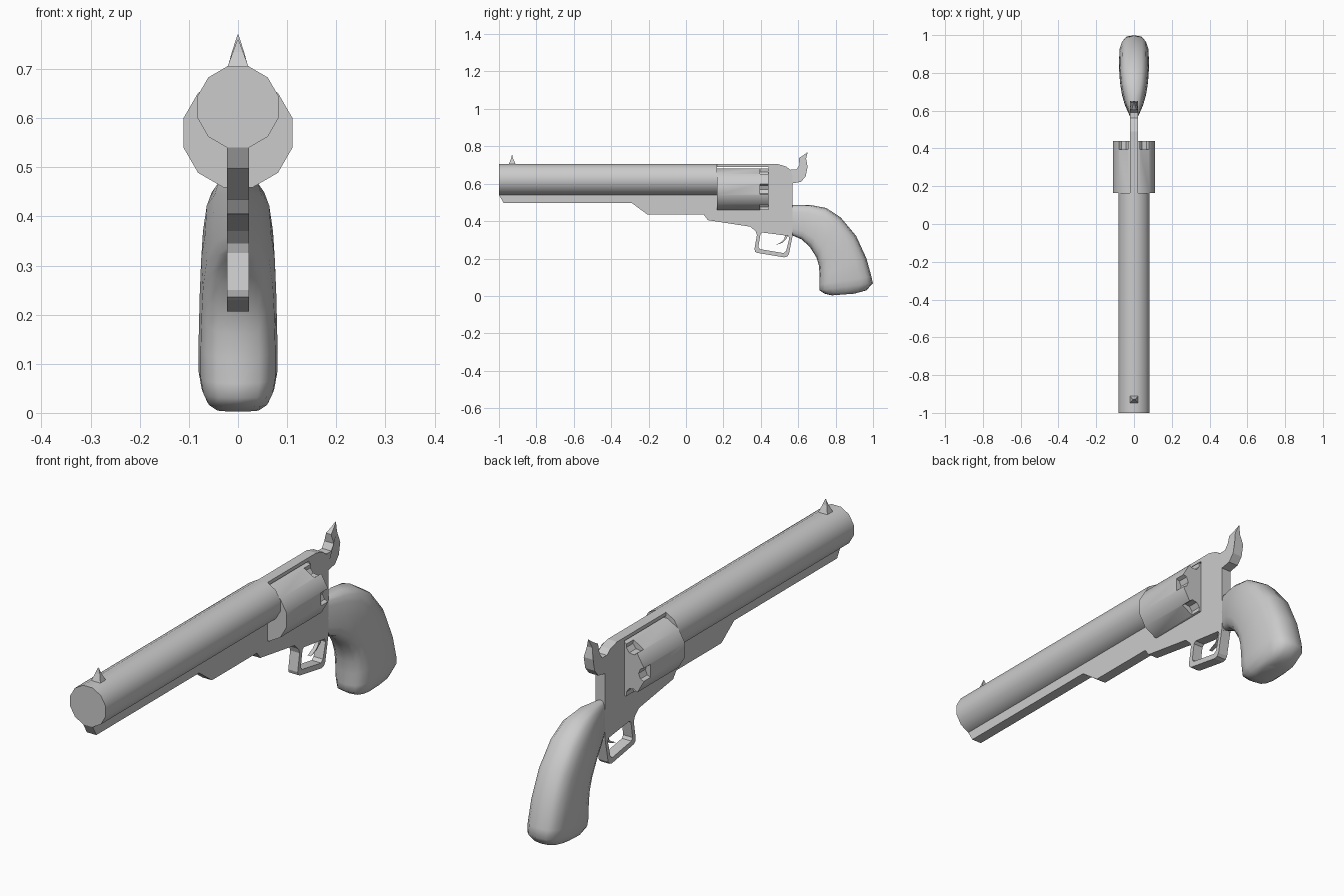
import bpy, bmesh
from math import cos, sin, pi, radians, copysign

if "Cube" in bpy.data.objects:
    bpy.data.objects.remove(bpy.data.objects["Cube"])


def finish(name, bm, smooth=None):
    bmesh.ops.recalc_face_normals(bm, faces=bm.faces)
    me = bpy.data.meshes.new(name)
    bm.to_mesh(me)
    bm.free()
    ob = bpy.data.objects.new(name, me)
    bpy.context.collection.objects.link(ob)
    bpy.ops.object.select_all(action='DESELECT')
    ob.select_set(True)
    bpy.context.view_layer.objects.active = ob
    if smooth:
        bpy.ops.object.shade_smooth_by_angle(angle=radians(smooth))
    return ob


def loft(bm, rings):
    """Skin a list of equally long point rings and cap both ends."""
    vs = [[bm.verts.new(p) for p in r] for r in rings]
    n = len(vs[0])
    for a, b in zip(vs, vs[1:]):
        for i in range(n):
            j = (i + 1) % n
            bm.faces.new((a[i], a[j], b[j], b[i]))
    bm.faces.new(vs[0])
    bm.faces.new(vs[-1])


def plate(name, profile, width, smooth=None):
    """Side profile (y, z) spread to both sides; width(z) is the half thickness."""
    bm = bmesh.new()
    loft(bm, [[(s * width(z), y, z) for y, z in profile] for s in (-1, 1)])
    return finish(name, bm, smooth)


def rod(bm, x, z, r, y0, y1, n, phase):
    loft(bm, [[(x + r * cos(phase + 2 * pi * i / n), y, z + r * sin(phase + 2 * pi * i / n))
               for i in range(n)] for y in (y0, y1)])


T = 0.022

# Barrel
bm = bmesh.new()
rod(bm, 0, 0.6225, 0.0855, -1.0, 0.165, 12, pi / 12)
finish("barrel", bm, 35)

# Rotating cylinder with six notches at the rear
bm = bmesh.new()
rod(bm, 0, 0.57, 0.115, 0.165, 0.44, 12, pi / 12)
drum = finish("cylinder", bm)
bm = bmesh.new()
for k in range(6):
    a = k * pi / 3
    rod(bm, 0.117 * cos(a), 0.57 + 0.117 * sin(a), 0.03, 0.395, 0.5, 8, a)
cutter = finish("notch_cutter", bm)
cutter.hide_render = True
mod = drum.modifiers.new("notches", 'BOOLEAN')
mod.operation = 'DIFFERENCE'
mod.object = cutter
mod.solver = 'EXACT'
bpy.context.view_layer.objects.active = drum
bpy.ops.object.modifier_apply(modifier=mod.name)
bpy.data.objects.remove(cutter)
drum.select_set(True)
bpy.ops.object.shade_smooth_by_angle(angle=radians(35))

# Frame: under-barrel rail, cylinder window, rear wall and top strap
plate("frame", [(-1, 0.56), (-1, 0.54), (-0.975, 0.497), (-0.29, 0.497), (-0.205, 0.434),
                (0.095, 0.434), (0.117, 0.405), (0.345, 0.37), (0.372, 0.345), (0.40, 0.34),
                (0.54, 0.322), (0.57, 0.32), (0.57, 0.64), (0.56, 0.672), (0.535, 0.692),
                (0.49, 0.705), (0.15, 0.705), (0.15, 0.69), (0.44, 0.69), (0.44, 0.46),
                (0.165, 0.46), (0.165, 0.56)], lambda z: T)

# Trigger guard and trigger
plate("trigger_guard", [(0.372, 0.346), (0.379, 0.325), (0.366, 0.25), (0.37, 0.236), (0.382, 0.23),
                        (0.525, 0.206), (0.541, 0.21), (0.55, 0.222), (0.57, 0.322),
                        (0.545, 0.325), (0.552, 0.308), (0.535, 0.24), (0.522, 0.229),
                        (0.395, 0.25), (0.387, 0.262), (0.398, 0.33), (0.412, 0.342)],
      lambda z: T)
plate("trigger", [(0.548, 0.33), (0.537, 0.305), (0.515, 0.284), (0.475, 0.271), (0.51, 0.288),
                  (0.525, 0.305), (0.532, 0.33)], lambda z: 0.008)

# Hammer, thinning towards its tip
plate("hammer", [(0.56, 0.675), (0.59, 0.675), (0.607, 0.70), (0.603, 0.737), (0.625, 0.75),
                 (0.651, 0.77), (0.642, 0.735), (0.65, 0.69), (0.64, 0.64), (0.615, 0.61),
                 (0.56, 0.60)],
      lambda z: min(T, 0.001 + 0.021 * (0.77 - z) / 0.065))

# Front sight
plate("front_sight", [(-0.948, 0.703), (-0.935, 0.735), (-0.93, 0.758), (-0.925, 0.735),
                      (-0.91, 0.703)], lambda z: 0.002 + 0.02 * (0.758 - z) / 0.055)

# Grip: rounded sections given as back edge, front edge and half width
sections = [(0.565, 0.485, 0.565, 0.325, 0.02), (0.66, 0.487, 0.617, 0.303, 0.05),
            (0.75, 0.47, 0.662, 0.262, 0.067), (0.827, 0.42, 0.698, 0.205, 0.075),
            (0.91, 0.32, 0.711, 0.16, 0.078), (0.965, 0.2, 0.714, 0.11, 0.08),
            (0.991, 0.105, 0.714, 0.06, 0.08), (0.999, 0.068, 0.714, 0.03, 0.074),
            (0.965, 0.03, 0.74, 0.012, 0.062), (0.9, 0.012, 0.78, 0.003, 0.045)]
N = 16


def power(v):
    return copysign(abs(v) ** 0.65, v)


rings = []
for by, bz, fy, fz, w in sections:
    ring = []
    for i in range(N):
        c, s = power(cos(2 * pi * i / N)), power(sin(2 * pi * i / N))
        ring.append((w * s, (by + fy) / 2 + c * (by - fy) / 2, (bz + fz) / 2 + c * (bz - fz) / 2))
    rings.append(ring)
bm = bmesh.new()
loft(bm, rings)
finish("grip", bm, 60)
